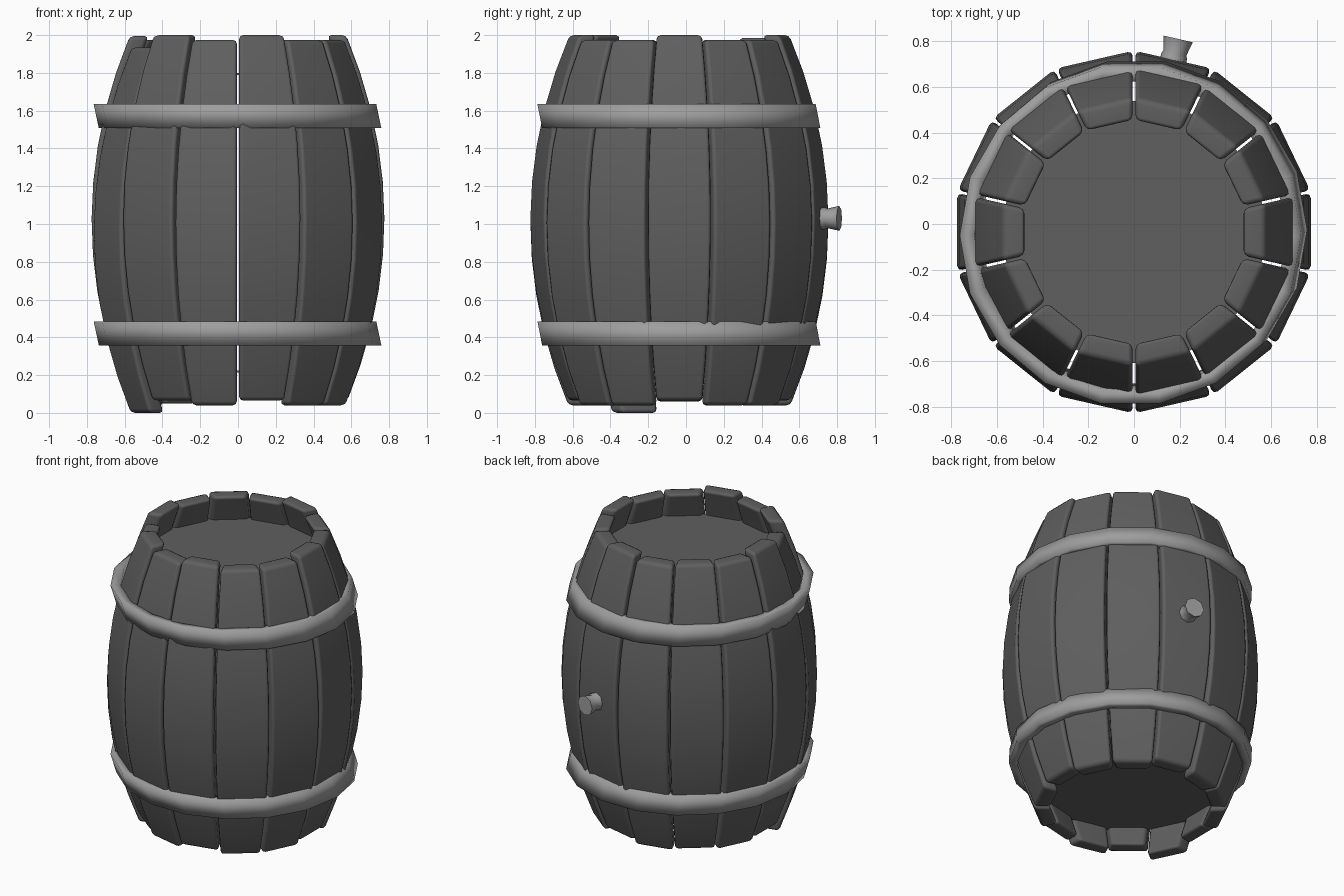
import bpy, bmesh, math
from mathutils import Vector, Matrix

if "Cube" in bpy.data.objects:
    bpy.data.objects.remove(bpy.data.objects["Cube"])

CY = -0.035          # barrel axis in y
N = 14               # number of staves


def material(name, v):
    m = bpy.data.materials.new(name)
    m.diffuse_color = (v, v, v, 1)
    m.use_nodes = True
    m.node_tree.nodes["Principled BSDF"].inputs["Base Color"].default_value = m.diffuse_color
    return m


WOOD = material("dark_wood", 0.115)
METAL = material("light_metal", 0.34)


def loft(name, rings, mat, closed=False, smooth=True):
    """Skin a list of equal-length vertex rings; cap the ends unless closed."""
    bm = bmesh.new()
    rows = [[bm.verts.new(p) for p in r] for r in rings]
    n = len(rows[0])
    pairs = list(zip(rows, rows[1:]))
    if closed:
        pairs.append((rows[-1], rows[0]))
    for a, b in pairs:
        for i in range(n):
            j = (i + 1) % n
            bm.faces.new((a[i], a[j], b[j], b[i]))
    if not closed:
        bm.faces.new(rows[0])
        bm.faces.new(rows[-1])
    bmesh.ops.recalc_face_normals(bm, faces=bm.faces)
    for f in bm.faces:
        f.smooth = smooth
    me = bpy.data.meshes.new(name)
    bm.to_mesh(me)
    bm.free()
    ob = bpy.data.objects.new(name, me)
    bpy.context.collection.objects.link(ob)
    me.materials.append(mat)
    return ob


def radius(z):
    """Bulging outer profile of the barrel."""
    return 0.775 - 0.2 * ((z - 1.0) / 0.97) ** 2


def circle(r, z, n, cx=0.0, cy=CY):
    return [Vector((cx + r * math.cos(2 * math.pi * i / n),
                    cy + r * math.sin(2 * math.pi * i / n), z)) for i in range(n)]


# Staves: bent planks, each slid up or down a little
tops = [2.0, 1.975, 1.975, 2.0, 1.975, 1.985, 1.975,
        1.995, 1.935, 2.0, 1.975, 2.0, 1.975, 1.975]
tan = math.tan(math.pi / N)
for k, top in enumerate(tops):
    rot = Matrix.Translation((0, CY, 0)) @ Matrix.Rotation(2 * math.pi * k / N, 4, 'Z')
    rows = []
    for i in range(11):
        t = i / 10
        z = top - 1.935 * (1 - t)
        ro = radius(0.04 + 1.935 * t)
        ri = ro - 0.1
        wo, wi = ro * tan - 0.006, ri * tan - 0.006
        rows.append([rot @ Vector(p) for p in
                     ((ri, -wi, z), (ro, -wo, z), (ro, wo, z), (ri, wi, z))])
    ob = loft("stave_%02d" % (k + 1), rows, WOOD)
    bev = ob.modifiers.new("rounded_edges", 'BEVEL')
    bev.width = 0.022
    bev.segments = 2
    bev.limit_method = 'ANGLE'
    bev.angle_limit = math.radians(40)
    wn = ob.modifiers.new("normals", 'WEIGHTED_NORMAL')
    wn.keep_sharp = True

# Hoops: slightly sheared 18-sided bands
for name, z0 in (("lower_hoop", 0.358), ("upper_hoop", 1.507)):
    z1 = z0 + 0.127
    lo, hi = (0.011, -0.025), (-0.016, -0.05)
    loft(name, [circle(0.748, z0, 18, *lo), circle(0.748, z1, 18, *hi),
                circle(0.685, z1, 18, *hi), circle(0.685, z0, 18, *lo)],
         METAL, closed=True)

# Thin lids set inside both ends
for name, z in (("bottom_lid", 0.215), ("top_lid", 1.79)):
    loft(name, [circle(0.575, z, 28), circle(0.575, z + 0.01, 28)], WOOD, smooth=False)

# Bung: waisted plug sticking out of one back stave
axis = (Matrix.Translation((0, CY, 1.03))
        @ Matrix.Rotation(2 * math.pi * 3 / N, 4, 'Z')
        @ Matrix.Rotation(math.pi / 2, 4, 'Y'))
profile = [(0.73, 0.058), (0.79, 0.058), (0.805, 0.052), (0.868, 0.066)]
bung = loft("bung", [[axis @ p for p in circle(r, d, 8, 0, 0)] for d, r in profile], METAL)

bpy.ops.object.select_all(action='DESELECT')
bung.select_set(True)
bpy.context.view_layer.objects.active = bung
bpy.ops.object.shade_smooth_by_angle(angle=math.radians(50))
